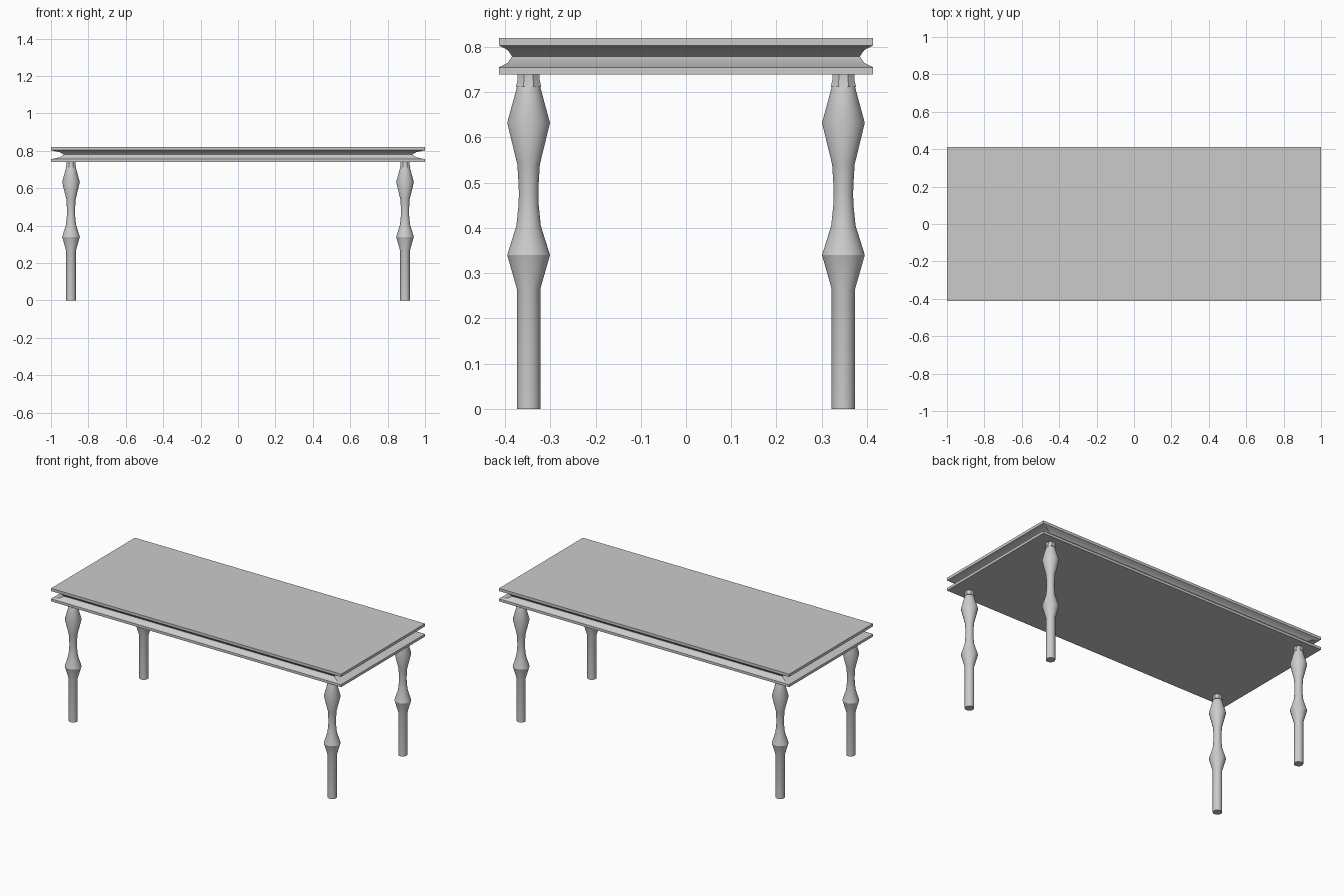
import bpy, bmesh, math

cube = bpy.data.objects.get("Cube")
if cube:
    bpy.data.objects.remove(cube)

# Single pale grey finish
grey = bpy.data.materials.new("pale grey")
grey.use_nodes = True
colour = (0.6, 0.6, 0.6, 1)
grey.diffuse_color = colour
grey.node_tree.nodes["Principled BSDF"].inputs["Base Color"].default_value = colour


def loft(name, profile, ring, location=(0, 0, 0)):
    """Stack scaled copies of a ring along (size, height) and cap the ends."""
    bm = bmesh.new()
    rows = [[bm.verts.new((x * s, y * s, z)) for x, y in ring] for s, z in profile]
    n = len(ring)
    for low, high in zip(rows, rows[1:]):
        for i in range(n):
            j = (i + 1) % n
            bm.faces.new((low[i], low[j], high[j], high[i]))
    bm.faces.new(rows[0][::-1])
    bm.faces.new(rows[-1])
    mesh = bpy.data.meshes.new(name)
    bm.to_mesh(mesh)
    bm.free()
    mesh.materials.append(grey)
    obj = bpy.data.objects.new(name, mesh)
    obj.location = location
    bpy.context.collection.objects.link(obj)
    bpy.ops.object.select_all(action="DESELECT")
    obj.select_set(True)
    bpy.context.view_layer.objects.active = obj
    bpy.ops.object.shade_smooth_by_angle(angle=math.radians(30))
    return obj


def circle(sides):
    turn = math.tau / sides
    return [(math.cos(turn * (i + 0.5)), math.sin(turn * (i + 0.5))) for i in range(sides)]


# Table top with a hollowed edge between two thin boards
board = [(-1, -0.413), (1, -0.413), (1, 0.413), (-1, 0.413)]
edge = [(1, 0.739), (1, 0.755), (0.954, 0.765), (0.931, 0.779),
        (0.954, 0.793), (1, 0.803), (1, 0.82)]
loft("table_top", edge, board)

# Turned legs, each with a small faceted collar under the top
turning = [(0.026, 0), (0.026, 0.265), (0.0475, 0.34), (0.027, 0.405),
           (0.0225, 0.45), (0.0215, 0.475), (0.0225, 0.5), (0.025, 0.54),
           (0.0475, 0.632), (0.026, 0.711)]
collar = [(0.0305, 0.711), (0.0265, 0.727), (0.0265, 0.739)]
for side, x in (("right", -0.893), ("left", 0.893)):
    for end, y in (("front", -0.348), ("back", 0.348)):
        loft(f"{end}_{side}_leg", turning, circle(32), (x, y, 0))
        loft(f"{end}_{side}_collar", collar, circle(8), (x, y, 0))
